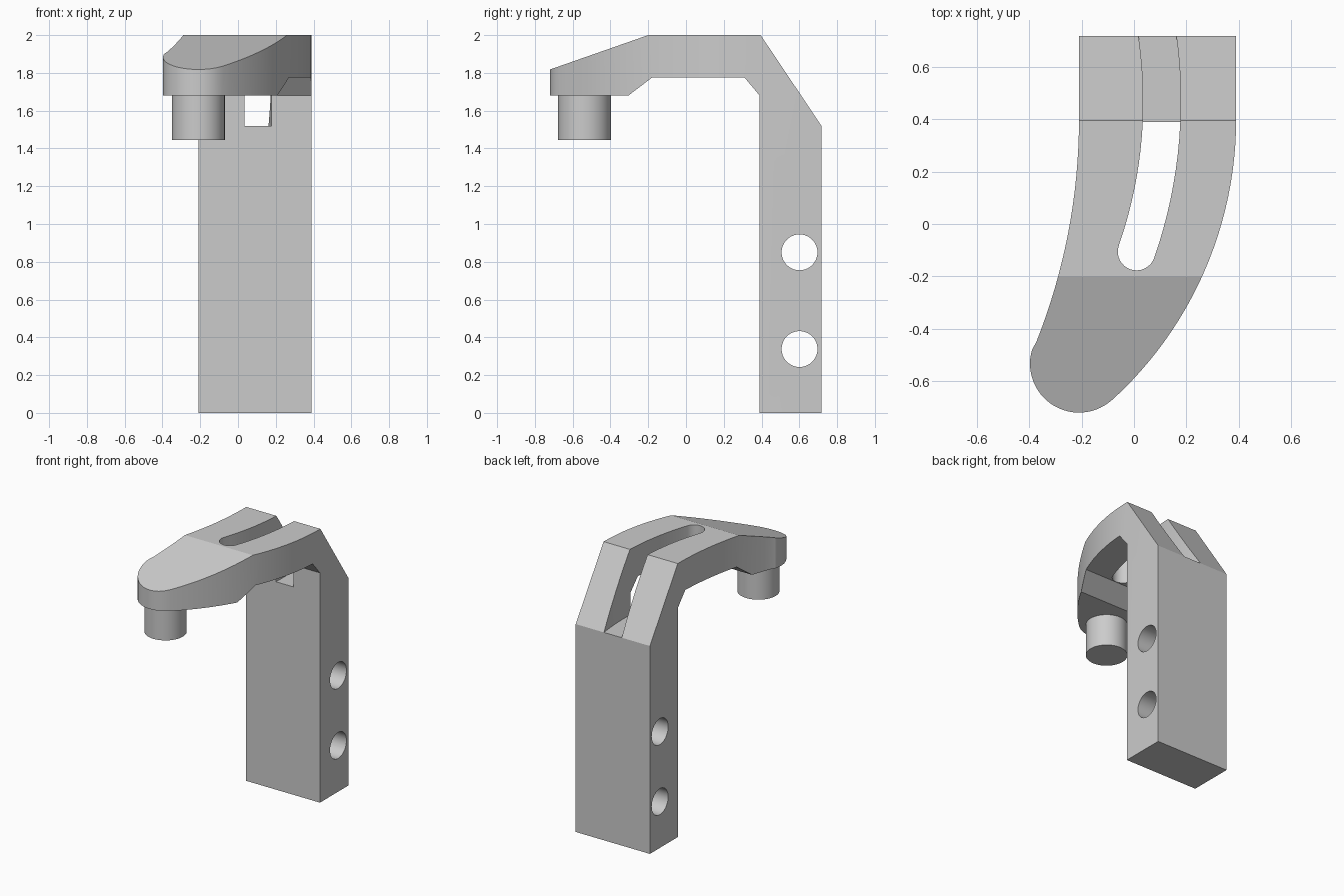
import bpy, bmesh, math
from mathutils import Vector

if "Cube" in bpy.data.objects:
    bpy.data.objects.remove(bpy.data.objects["Cube"])

grey = bpy.data.materials.new("plain_grey")
grey.use_nodes = True
colour = (0.6, 0.6, 0.6, 1)
grey.diffuse_color = colour
grey.node_tree.nodes["Principled BSDF"].inputs["Base Color"].default_value = colour


def prism(name, outline, axis, low, high):
    """Closed prism along x (outline is y, z) or along z (outline is x, y)."""
    bm = bmesh.new()

    def ring(level):
        return [bm.verts.new((level, a, b) if axis == "x" else (a, b, level)) for a, b in outline]

    start, end = ring(low), ring(high)
    bm.faces.new(start[::-1])
    bm.faces.new(end)
    for i in range(len(outline)):
        bm.faces.new((start[i - 1], start[i], end[i], end[i - 1]))
    bm.normal_update()
    if bm.calc_volume(signed=True) < 0:
        bmesh.ops.reverse_faces(bm, faces=bm.faces[:])
    mesh = bpy.data.meshes.new(name)
    bm.to_mesh(mesh)
    bm.free()
    mesh.materials.append(grey)
    obj = bpy.data.objects.new(name, mesh)
    bpy.context.collection.objects.link(obj)
    return obj


def arc(cx, cy, r, start, end, steps):
    """Points on an arc, angles in degrees."""
    angles = [math.radians(start + (end - start) * i / steps) for i in range(steps + 1)]
    return [(cx + r * math.cos(a), cy + r * math.sin(a)) for a in angles]


def combine(target, cutter, operation):
    """Boolean the cutter into the target, using the first solver that gives a solid."""
    mod = target.modifiers.new("cut", "BOOLEAN")
    mod.operation, mod.object = operation, cutter
    for solver in ("EXACT", "MANIFOLD", "FLOAT"):
        mod.solver = solver
        bpy.context.view_layer.update()
        graph = bpy.context.evaluated_depsgraph_get()
        mesh = bpy.data.meshes.new_from_object(target.evaluated_get(graph))
        if len(mesh.polygons) > 5:
            break
    target.modifiers.remove(mod)
    target.data = mesh
    bpy.data.objects.remove(cutter)


def smooth(obj):
    bpy.ops.object.select_all(action="DESELECT")
    obj.select_set(True)
    bpy.context.view_layer.objects.active = obj
    bpy.ops.object.shade_smooth_by_angle(angle=math.radians(15))


# Bracket side profile: column, chamfered shoulder and sloping arm
side = [(0.39, 0), (0.717, 0), (0.717, 1.52), (0.395, 2), (-0.2, 2), (-0.8, 1.79),
        (-0.8, 1.68), (-0.305, 1.68), (-0.18, 1.775), (0.31, 1.775), (0.39, 1.68)]
bracket = prism("bracket", side, "x", -0.6, 0.6)

# Curved plan outline with a rounded tip
plan = [(0.39, 0.9), (-0.21, 0.9)]
plan += arc(-2.51, 0.4, 2.3, 0, -21.7, 16)
plan += arc(-0.21, -0.533, 0.187, 158, 312.5, 28)[1:-1]
plan += arc(-1.06, 0.4, 1.45, -47.5, 0, 24)
combine(bracket, prism("plan_cutter", plan, "z", -0.5, 2.5), "INTERSECT")

# Curved slot through the arm and shoulder, with a round front end
bend, width, tip = 1.75, 0.0715, math.radians(-19.2)
slot = arc(-1.643, 0.47, bend + width, 10, -19.2, 16)
slot += arc(-1.643 + bend * math.cos(tip), 0.47 + bend * math.sin(tip), width, -19.2, -199.2, 16)[1:-1]
slot += arc(-1.643, 0.47, bend - width, -19.2, 10, 16)
combine(bracket, prism("slot_cutter", slot, "z", 1.52, 2.5), "DIFFERENCE")

# Two cross holes in the column
for z in (0.85, 0.338):
    hole = arc(0.601, z, 0.095, 0, 360, 40)[:-1]
    combine(bracket, prism("hole_cutter", hole, "x", -1, 1), "DIFFERENCE")
smooth(bracket)

# Round peg under the tip
peg = prism("peg", arc(-0.21, -0.537, 0.14, 0, 360, 48)[:-1], "z", 1.445, 1.69)
smooth(peg)
